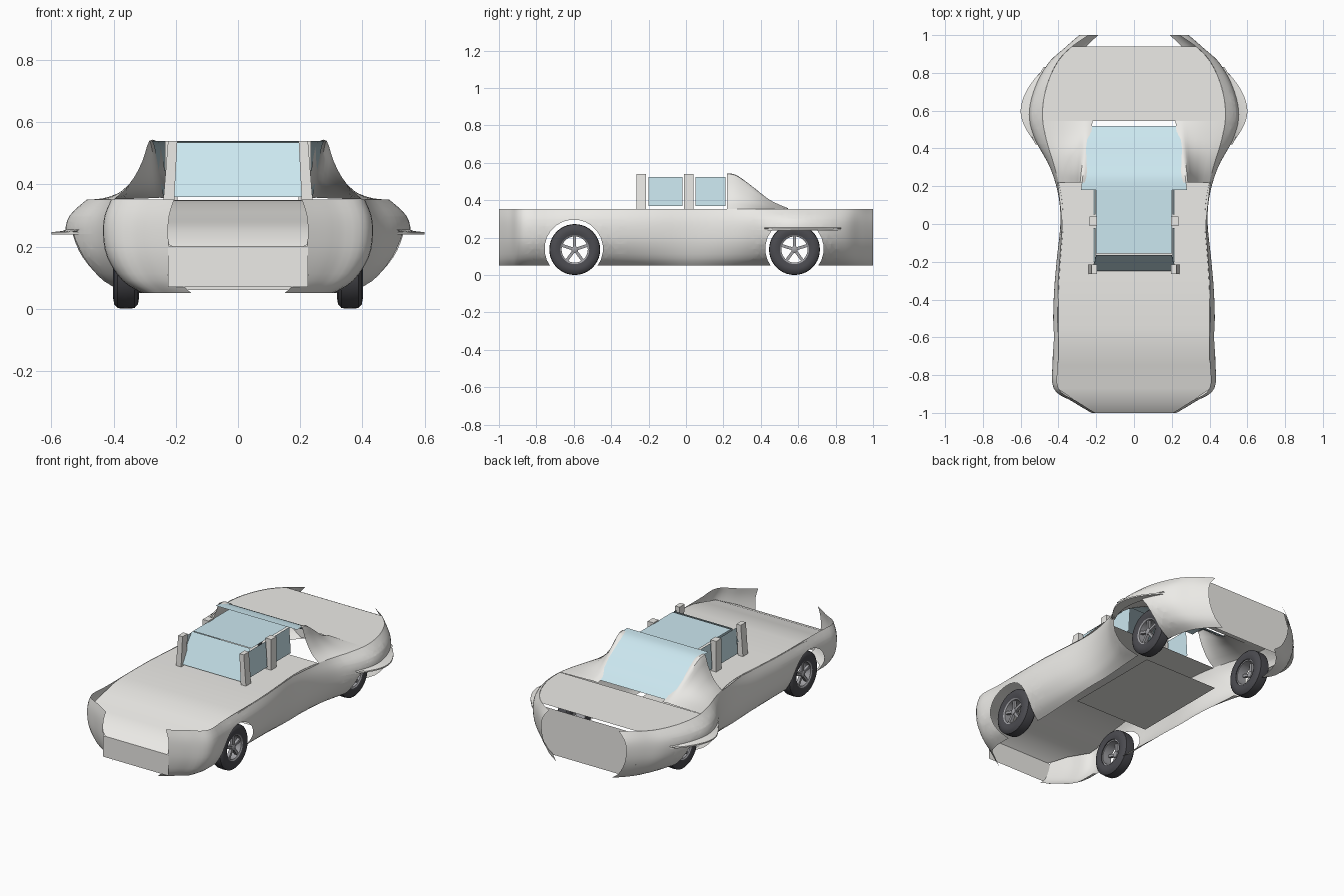
import bpy, bmesh, math
from mathutils import Vector, Matrix

if "Cube" in bpy.data.objects:
    bpy.data.objects.remove(bpy.data.objects["Cube"])


def material(name, rgba):
    m = bpy.data.materials.new(name)
    m.diffuse_color = rgba
    m.use_nodes = True
    m.node_tree.nodes["Principled BSDF"].inputs["Base Color"].default_value = m.diffuse_color
    return m


PAINT = material("paint", (0.84, 0.83, 0.80, 1))
GLASS = material("glass", (0.60, 0.80, 0.87, 0.6))
RUBBER = material("rubber", (0.07, 0.07, 0.08, 1))
ALLOY = material("alloy", (0.35, 0.35, 0.37, 1))


def finish(name, bm, mat=PAINT, mirror=False):
    me = bpy.data.meshes.new(name)
    bm.to_mesh(me)
    bm.free()
    ob = bpy.data.objects.new(name, me)
    bpy.context.collection.objects.link(ob)
    me.materials.append(mat)
    bpy.ops.object.select_all(action='DESELECT')
    ob.select_set(True)
    bpy.context.view_layer.objects.active = ob
    bpy.ops.object.shade_smooth_by_angle(angle=math.radians(35))
    if mirror:
        ob.modifiers.new("mirror", 'MIRROR').use_mirror_merge = False
    return ob


def loft(rows):
    """Sheet of quads through rows of points."""
    bm = bmesh.new()
    vs = [[bm.verts.new(p) for p in r] for r in rows]
    for a, b in zip(vs, vs[1:]):
        for i in range(len(a) - 1):
            bm.faces.new((a[i], a[i + 1], b[i + 1], b[i]))
    return bm


def spline(pts, n):
    """Catmull-Rom refinement of a list of tuples."""
    p = [Vector(q) for q in pts]
    out = []
    for i in range(len(p) - 1):
        a, b, c, d = p[max(i - 1, 0)], p[i], p[i + 1], p[min(i + 2, len(p) - 1)]
        for k in range(n):
            t = k / n
            out.append(b + 0.5 * t * ((c - a) + t * (2 * a - 5 * b + 4 * c - d + t * (3 * b - a - 3 * c + d))))
    return out + [p[-1]]


def box(name, lo, hi):
    bm = bmesh.new()
    lo, hi = Vector(lo), Vector(hi)
    bmesh.ops.create_cube(bm, size=1, matrix=Matrix.Translation((lo + hi) / 2) @ Matrix.Diagonal((*(hi - lo), 1)))
    return finish(name, bm, PAINT, True)


# Half widths of the flank along y: (y, top edge, widest, bottom edge)
STATIONS = [(-1, .205, .225, .15), (-.94, .30, .325, .23), (-.87, .40, .425, .30),
            (-.7, .40, .43, .31), (-.4, .40, .425, .31), (-.2, .39, .41, .32),
            (0, .375, .39, .33), (.15, .385, .40, .33), (.3, .42, .445, .34),
            (.45, .465, .525, .35), (.58, .485, .555, .35), (.72, .465, .525, .34),
            (.85, .41, .455, .31), (.93, .34, .37, .26), (1, .24, .29, .19)]
FLANK = spline(STATIONS, 5)


def widths(y):
    for a, b in zip(FLANK, FLANK[1:]):
        if a[0] <= y <= b[0]:
            return a.lerp(b, (y - a[0]) / (b[0] - a[0]))
    return FLANK[0] if y < 0 else FLANK[-1]


# Body flank with wheel arches
rows = []
for y, top, mid, bot in FLANK:
    sec = [(top, y, .352), (mid - .2 * (mid - top), y, .30), (mid, y, .24),
           (mid - .11 * (mid - bot), y, .165), (mid - .5 * (mid - bot), y, .09), (bot, y, .05)]
    rows.append(spline(sec, 3))
bm = loft(rows)
R, WZ = .155, .14


def cut(bm, y0, co, no):
    near = [f for f in bm.faces if abs(f.calc_center_median().y - y0) < .23]
    geom = set(near) | {e for f in near for e in f.edges} | {v for f in near for v in f.verts}
    bmesh.ops.bisect_plane(bm, geom=list(geom), plane_co=co, plane_no=no)


for y0, ztop in ((-.6, 1), (.58, .24)):
    N = 24
    dirs = [Vector((0, math.cos(2 * math.pi * k / N), math.sin(2 * math.pi * k / N))) for k in range(N)]
    c = Vector((0, y0, WZ))
    for d in dirs:
        cut(bm, y0, c + d * R, d)
    if ztop < 1:
        cut(bm, y0, (0, 0, ztop), (0, 0, 1))
    dead = []
    for f in bm.faces:
        m = f.calc_center_median()
        if m.z < ztop and all((m - c).dot(d) < R for d in dirs):
            dead.append(f)
    bmesh.ops.delete(bm, geom=dead, context='FACES')
finish("body_flank", bm, PAINT, True)

# Bonnet and lower front panel
hood = [(.22, .35), (0, .35), (-.3, .35), (-.55, .348), (-.65, .337), (-.75, .312),
        (-.82, .29), (-.87, .28), (-.94, .25), (-1, .20)]
finish("bonnet", loft([[(-widths(y)[1] - .005, y, z), (widths(y)[1] + .005, y, z)] for y, z in hood]))
finish("front_panel", loft([[(-.225, -1, z), (.225, -1, z)] for z in (.2, .07)]))

# Boot lid reaching the flanks, tail panel and floor
finish("boot_lid", loft([[(-widths(y)[1], y, .35), (widths(y)[1], y, .35)]
                         for y in [.545 + .395 * k / 10 for k in range(11)]]))
finish("tail_panel", loft([[(-w, .955, z), (w, .955, z)] for z, w in
                           ((.342, .30), (.24, .335), (.15, .325), (.09, .28), (.06, .24))]))
finish("floor", loft([[(-.25, y, .08), (.25, y, .08)] for y in (-.2, .41)]))

# Flat lip over each rear wheel
lip = []
for k in range(21):
    y = .42 + .41 * k / 20
    w = widths(y)[2]
    tip = w + .002 + .045 * math.sin(math.pi * k / 20)
    lip.append([(w - .015, y, .26), (w + .01, y, .25), (tip, y, .246), (tip, y, .238), (w - .015, y, .238)])
finish("rear_wheel_lip", loft(lip), PAINT, True)

# Door pillars and leaning front pillars
box("door_pillar", (.195, -.01, .35), (.235, .04, .54))
bm = loft([[(x, y, z) for x, y in ((a, -.265), (b, -.265), (b, -.215), (a, -.215), (a, -.265))]
           for a, b, z in ((.205, .24, .35), (.195, .225, .54))])
bmesh.ops.remove_doubles(bm, verts=bm.verts[:], dist=1e-5)
bmesh.ops.holes_fill(bm, edges=bm.edges[:])
finish("front_pillar", bm, PAINT, True)

# Glazing
finish("windscreen", loft([[(-.225, -.25, .36), (.225, -.25, .36)], [(-.2, -.165, .535), (.2, -.165, .535)]]), GLASS)
finish("roof_glass", loft([[(-.2, y, .532), (.2, y, .532)] for y in (-.155, .2)]), GLASS)
for name, y0, y1 in (("front_side_glass", -.2, -.02), ("rear_side_glass", .05, .21)):
    finish(name, loft([[(.215, y0, .368), (.215, y1, .368)], [(.205, y0, .525), (.205, y1, .525)]]), GLASS, True)
back = spline([(.18, .54, .28), (.26, .53, .272), (.35, .475, .26), (.45, .40, .248), (.52, .36, .24)], 4)
finish("rear_window", loft([[(-w, y, z), (w, y, z)] for y, z, w in back]), GLASS)

# Sweeping rear quarters, from the window edge down to the flank
rows = []
for y, z, w in spline([(.22, .54, .285), (.27, .53, .28), (.35, .475, .27), (.45, .40, .258), (.545, .357, .25)], 4):
    o = widths(y)[1]
    h = z - .351
    rows.append(spline([(w - .03, y, z - .004), (w, y, z), (w + .2 * (o - w), y, .351 + .65 * h),
                        (w + .55 * (o - w), y, .351 + .26 * h), (o, y, .351)], 3))
finish("rear_quarter", loft(rows), PAINT, True)


# Wheels: tyre, rim ring, hub and five spokes
def ring(name, profile, y, mat, steps=40):
    rows = []
    for k in range(steps + 1):
        a = 2 * math.pi * k / steps
        rows.append([(x, y + r * math.cos(a), WZ + r * math.sin(a)) for x, r in profile])
    bm = loft(rows)
    bmesh.ops.remove_doubles(bm, verts=bm.verts[:], dist=1e-5)
    bmesh.ops.recalc_face_normals(bm, faces=bm.faces[:])
    return finish(name, bm, mat, True)


for end, y in (("front", -.595), ("rear", .58)):
    ring(end + "_tyre", [(.325, .078), (.318, .10), (.322, .122), (.333, .134), (.36, .136), (.387, .134),
                         (.398, .122), (.402, .10), (.395, .078), (.325, .078)], y, RUBBER)
    ring(end + "_rim", [(.33, .078), (.33, .07), (.39, .07), (.395, .078)], y, ALLOY)
    ring(end + "_hub", [(.36, 0), (.36, .018), (.388, .018), (.392, .012), (.392, 0)], y, ALLOY, 16)
    bm = bmesh.new()
    for k in range(5):
        m = (Matrix.Translation((.377, y, WZ)) @ Matrix.Rotation(2 * math.pi * k / 5, 4, 'X')
             @ Matrix.Translation((0, 0, .042)) @ Matrix.Diagonal((.018, .016, .064, 1)))
        bmesh.ops.create_cube(bm, size=1, matrix=m)
    finish(end + "_spokes", bm, ALLOY, True)

# Settle the wheels on the ground
for ob in bpy.data.objects:
    if any(ob.name.endswith(s) for s in ("tyre", "rim", "hub", "spokes")):
        ob.location.z = -.004
